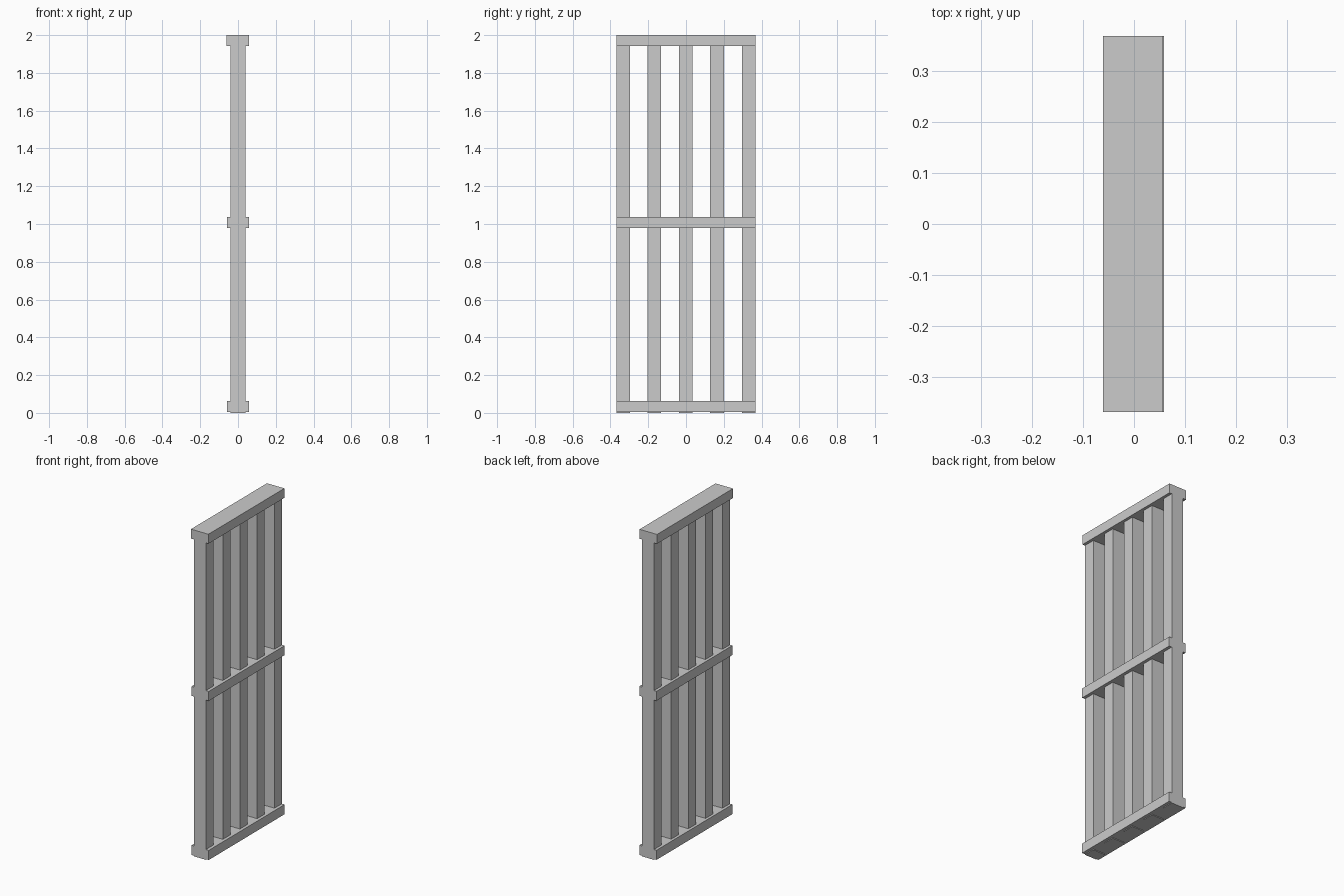
import bpy

if "Cube" in bpy.data.objects:
    bpy.data.objects.remove(bpy.data.objects["Cube"])


def box(name, x, y, z):
    """Box from (min, max) ranges on each axis."""
    bpy.ops.mesh.primitive_cube_add(size=1, location=[(a + b) / 2 for a, b in (x, y, z)])
    ob = bpy.context.object
    ob.name = name
    ob.scale = [b - a for a, b in (x, y, z)]
    bpy.ops.object.transform_apply(location=False, rotation=False, scale=True)
    return ob


HALF_LENGTH = 0.368

# Five upright bars, the outer two flush with the rail ends
for i, y in enumerate((-0.332, -0.168, -0.002, 0.164, 0.332)):
    box(f"upright_bar_{i + 1}", (-0.04, 0.04), (y - 0.036, y + 0.036), (0, 1.96))

# Three horizontal rails, wider than the bars
for name, x, z in (
    ("bottom_rail", (-0.057, 0.059), (0.004, 0.063)),
    ("middle_rail", (-0.057, 0.059), (0.979, 1.037)),
    ("top_rail", (-0.061, 0.057), (1.942, 2.0)),
):
    box(name, x, (-HALF_LENGTH, HALF_LENGTH), z)
